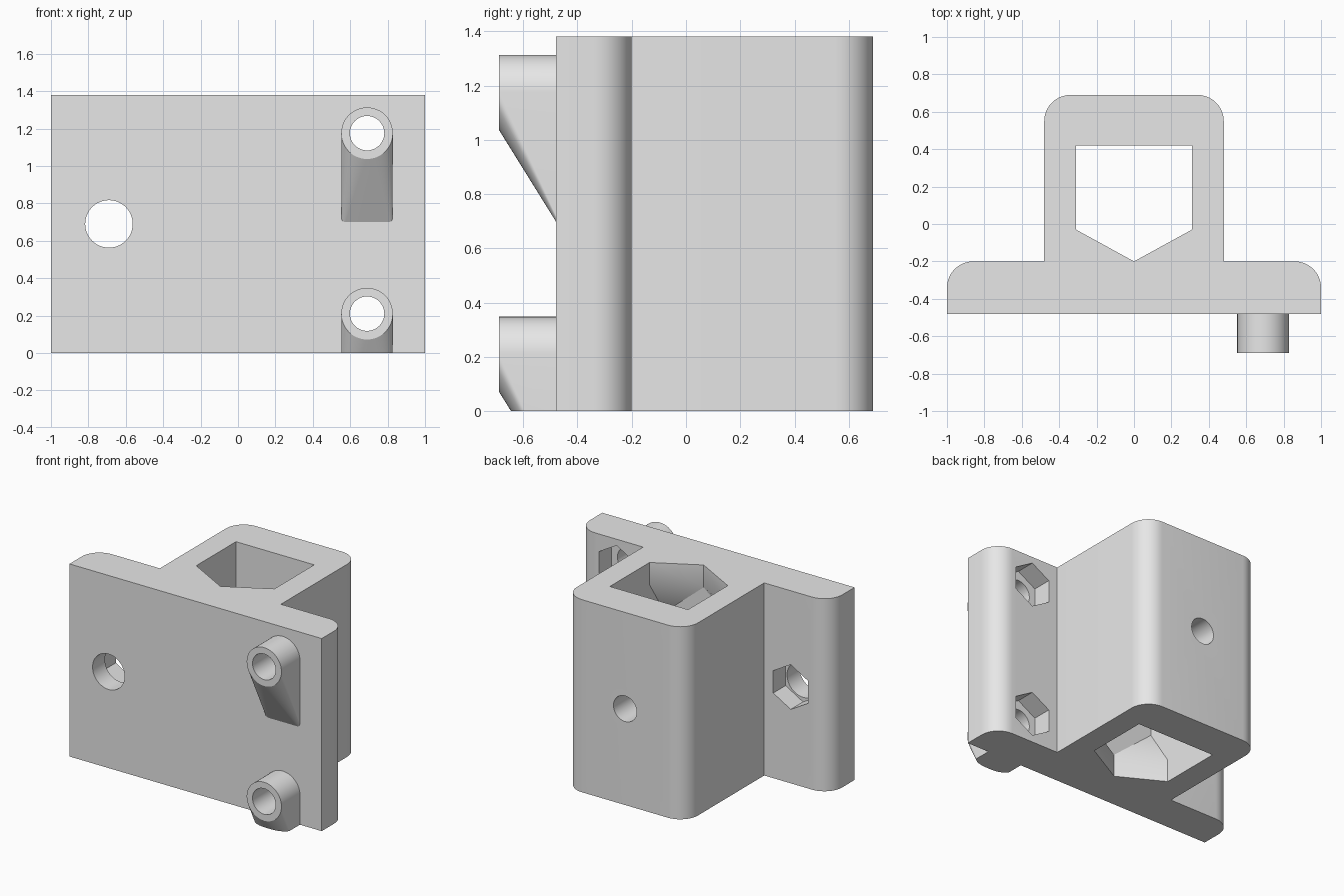
import bpy, bmesh, math
from mathutils import Matrix, Vector

if "Cube" in bpy.data.objects:
    bpy.data.objects.remove(bpy.data.objects["Cube"])

HEIGHT = 1.38
HOLE_X = 0.69
PIN_Z = (0.21, 1.175)
MID_Z = HEIGHT / 2

grey = bpy.data.materials.new("plain grey")
grey.use_nodes = True
grey.diffuse_color = (0.8, 0.8, 0.8, 1)
grey.node_tree.nodes["Principled BSDF"].inputs["Base Color"].default_value = (0.8, 0.8, 0.8, 1)


def finish(bm, name):
    bmesh.ops.recalc_face_normals(bm, faces=bm.faces)
    mesh = bpy.data.meshes.new(name)
    bm.to_mesh(mesh)
    bm.free()
    mesh.materials.append(grey)
    ob = bpy.data.objects.new(name, mesh)
    bpy.context.collection.objects.link(ob)
    return ob


def prism(name, outline, z0, z1):
    """Closed solid with a flat outline, standing along z."""
    bm = bmesh.new()
    low = [bm.verts.new((x, y, z0)) for x, y in outline]
    high = [bm.verts.new((x, y, z1)) for x, y in outline]
    bm.faces.new(low)
    bm.faces.new(high)
    for i in range(len(outline)):
        bm.faces.new((low[i - 1], low[i], high[i], high[i - 1]))
    return finish(bm, name)


def rod(name, x, z, y0, y1, radius, sides):
    """Straight rod along y."""
    bm = bmesh.new()
    place = Matrix.Translation((x, (y0 + y1) / 2, z)) @ Matrix.Rotation(math.pi / 2, 4, "X")
    bmesh.ops.create_cone(bm, cap_ends=True, segments=sides, radius1=radius,
                          radius2=radius, depth=y1 - y0, matrix=place)
    return finish(bm, name)


def hull(points):
    """Solid wrapped around loose points."""
    bm = bmesh.new()
    for p in points:
        bm.verts.new(p)
    bmesh.ops.convex_hull(bm, input=bm.verts[:])
    loose = [v for v in bm.verts if not v.link_faces]
    bmesh.ops.delete(bm, geom=loose, context="VERTS")
    bmesh.ops.dissolve_limit(bm, angle_limit=0.01, verts=bm.verts[:], edges=bm.edges[:])
    return bm


def combine(target, other, operation):
    mod = target.modifiers.new(operation.lower(), "BOOLEAN")
    mod.operation = operation
    mod.solver = "EXACT"
    mod.object = other
    bpy.context.view_layer.objects.active = target
    bpy.ops.object.modifier_apply(modifier=mod.name)
    bpy.data.objects.remove(other)


def arc(cx, cy, radius, turn, steps):
    """Points of an arc from +x round towards +y."""
    return [(cx + radius * math.cos(turn * i / steps), cy + radius * math.sin(turn * i / steps))
            for i in range(steps + 1)]


# Bracket: mounting plate with a rounded square sleeve behind it
quarter = math.pi / 2
half = ([(1, -0.48)] + arc(0.86, -0.34, 0.14, quarter, 10)
        + [(0.48, -0.2)] + arc(0.34, 0.55, 0.14, quarter, 10))
bracket = prism("bracket", half + [(-x, y) for x, y in reversed(half)], 0, HEIGHT)

# Pins on the front, each with a sloping support beneath
for z in PIN_Z:
    ring = arc(HOLE_X, z, 0.138, 2 * math.pi, 48)[:-1]
    points = [(px, y, pz) for y in (-0.69, -0.44) for px, pz in ring]
    points += [(HOLE_X + side * 0.136, -0.44, z - 0.54) for side in (-1, 1)]
    bm = hull(points)
    cut = bmesh.ops.bisect_plane(bm, geom=bm.verts[:] + bm.edges[:] + bm.faces[:],
                                 plane_co=Vector((0, 0, 0)), plane_no=Vector((0, 0, -1)),
                                 clear_outer=True)
    rim = [g for g in cut["geom_cut"] if isinstance(g, bmesh.types.BMEdge)]
    if rim:
        bmesh.ops.holes_fill(bm, edges=rim)
    combine(bracket, finish(bm, "pin"), "UNION")

# Five-sided channel through the sleeve
channel = [(-0.31, 0.42), (-0.31, -0.03), (0, -0.2), (0.31, -0.03), (0.31, 0.42)]
combine(bracket, prism("channel_cutter", channel, -0.1, HEIGHT + 0.1), "DIFFERENCE")

# Channel opens out to a square pocket between its two lips
square = [(x, y) for x in (-0.31, 0.31) for y in (-0.2, 0.42)]
pocket = [(x, y, z) for outline, inset in ((channel, 0.16), (square, 0.42))
          for x, y in outline for z in (inset, HEIGHT - inset)]
combine(bracket, finish(hull(pocket), "pocket_cutter"), "DIFFERENCE")

# Bolt holes with hexagonal nut recesses at the back of the plate
for x, z, radius in [(HOLE_X, z, 0.092) for z in PIN_Z] + [(-HOLE_X, MID_Z, 0.127)]:
    combine(bracket, rod("bolt_cutter", x, z, -0.8, -0.1, radius, 48), "DIFFERENCE")
    combine(bracket, rod("nut_cutter", x, z, -0.34, -0.1, 0.16, 6), "DIFFERENCE")

# Set screw hole in the back of the sleeve
combine(bracket, rod("screw_cutter", 0, MID_Z, 0.3, 0.8, 0.092, 48), "DIFFERENCE")

# Smooth curves, sharp corners
bpy.ops.object.select_all(action="DESELECT")
bracket.select_set(True)
bpy.context.view_layer.objects.active = bracket
bpy.ops.object.shade_smooth_by_angle(angle=math.radians(30))
